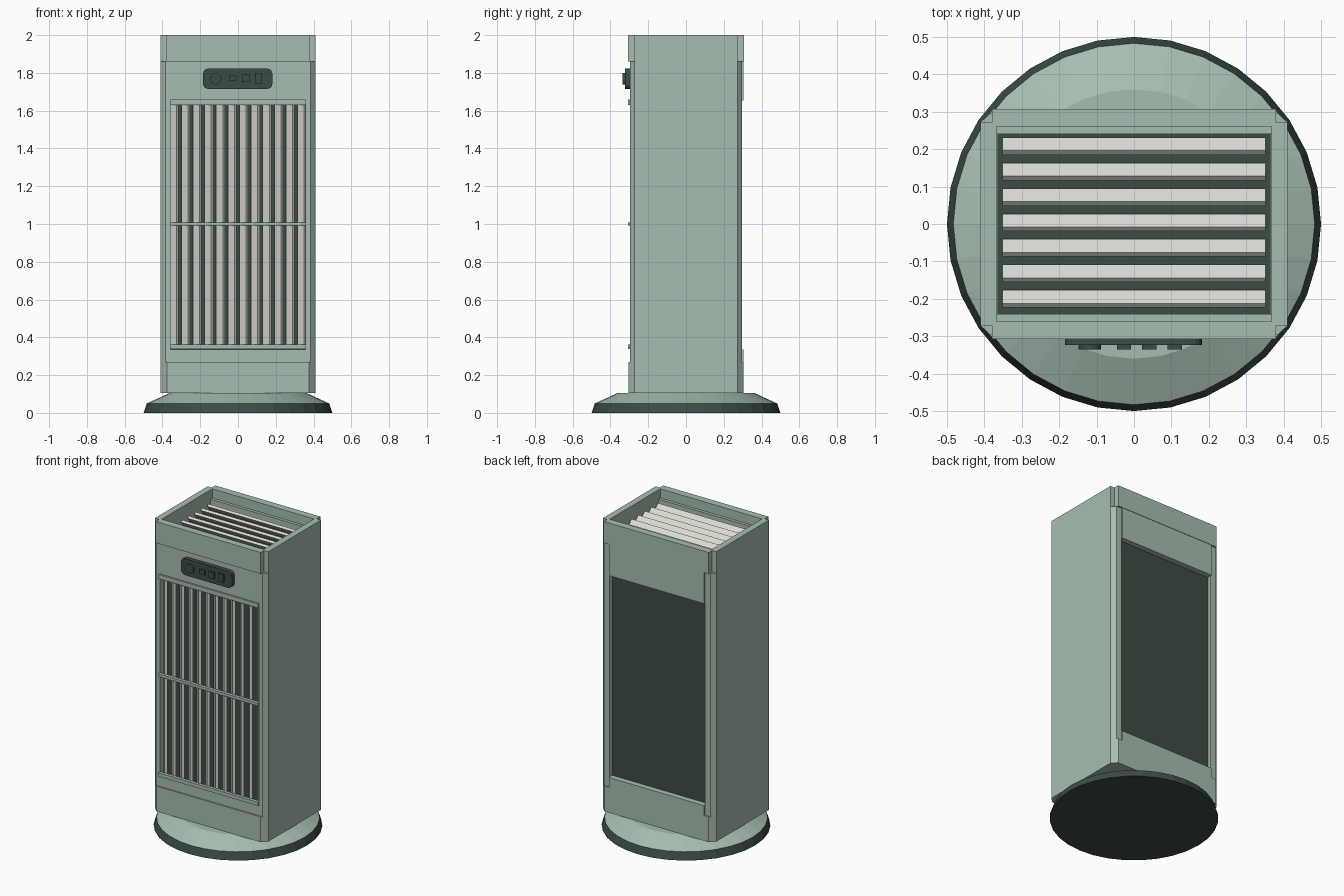
import bpy, bmesh, math

cube = bpy.data.objects.get("Cube")
if cube:
    bpy.data.objects.remove(cube, do_unlink=True)


def material(name, color):
    m = bpy.data.materials.new(name)
    m.use_nodes = True
    m.diffuse_color = (*color, 1)
    m.node_tree.nodes["Principled BSDF"].inputs["Base Color"].default_value = (*color, 1)
    return m


GREEN = material("sage green", (0.39, 0.51, 0.44))
DARK = material("dark green", (0.045, 0.072, 0.060))
PALE = material("warm white", (0.72, 0.71, 0.66))


def finish(name, bm, mat):
    bmesh.ops.recalc_face_normals(bm, faces=bm.faces)
    mesh = bpy.data.meshes.new(name)
    bm.to_mesh(mesh)
    bm.free()
    mesh.materials.append(mat)
    obj = bpy.data.objects.new(name, mesh)
    bpy.context.collection.objects.link(obj)
    return obj


def box(name, x, y, z, mat):
    """Box from (low, high) ranges on each axis."""
    bm = bmesh.new()
    bmesh.ops.create_cube(bm, size=1)
    for v in bm.verts:
        v.co = [r[0] if c < 0 else r[1] for c, r in zip(v.co, (x, y, z))]
    return finish(name, bm, mat)


def prism(name, outline, z0, z1, mat):
    bm = bmesh.new()
    face = bm.faces.new([bm.verts.new((x, y, z0)) for x, y in outline])
    top = bmesh.ops.extrude_face_region(bm, geom=[face])["geom"]
    for v in top:
        if isinstance(v, bmesh.types.BMVert):
            v.co.z = z1
    return finish(name, bm, mat)


def disc(name, r0, r1, z0, z1, mat):
    bm = bmesh.new()
    bmesh.ops.create_cone(bm, cap_ends=True, segments=32, radius1=r0, radius2=r1, depth=z1 - z0)
    bmesh.ops.translate(bm, verts=bm.verts, vec=(0, 0, (z0 + z1) / 2))
    return finish(name, bm, mat)


def board(name, size, place, turn, mat):
    obj = box(name, *[(-s / 2, s / 2) for s in size], mat)
    obj.location = place
    obj.rotation_euler = turn
    return obj


# Round foot
disc("foot_rim", 0.5, 0.483, 0, 0.05, DARK)
disc("foot_cover", 0.483, 0.36, 0.05, 0.106, GREEN)

# Lower skirt with cut corners
X, Y, C = 0.41, 0.305, 0.033
skirt = [(X, C - Y), (X, Y - C), (X - C, Y), (C - X, Y),
         (-X, Y - C), (-X, C - Y), (C - X, -Y), (X - C, -Y)]
prism("lower_skirt", skirt, 0.105, 0.27, GREEN)

# Side walls with bevelled corner posts
for side, label in ((1, "left"), (-1, "right")):
    wall = [(0.358, -0.296), (0.385, -0.296), (X, -0.272),
            (X, 0.272), (0.385, 0.296), (0.345, 0.296)]
    prism(label + "_wall", [(side * x, y) for x, y in wall], 0.27, 1.86, GREEN)

# Dark inner housing, seen behind every opening
box("inner_housing", (-0.36, 0.36), (-0.24, 0.268), (0.26, 1.87), DARK)
box("top_vent_floor", (-0.365, 0.365), (-0.24, 0.24), (1.86, 1.88), DARK)

# Panels above and below the front and back openings
for label, z in (("upper", (1.655, 1.865)), ("lower", (0.265, 0.335))):
    box("front_panel_" + label, (-0.36, 0.36), (-0.296, -0.2), z, GREEN)
    box("back_panel_" + label, (-0.345, 0.345), (0.2, 0.305), z, GREEN)

# Top collar with notched corners and an inner ledge
for s in (-1, 1):
    end = "back" if s > 0 else "front"
    side = "left" if s > 0 else "right"
    box("collar_" + end, (-0.38, 0.38), sorted((s * 0.26, s * 0.308)), (1.86, 2), GREEN)
    box("collar_" + side, sorted((s * 0.368, s * X)), (-0.272, 0.272), (1.86, 2), GREEN)
    box("vent_ledge_" + end, (-0.37, 0.37), sorted((s * 0.24, s * 0.265)), (1.86, 1.94), GREEN)

# Tilted top louvres
for i in range(7):
    board(f"top_louvre_{i + 1}", (0.704, 0.05, 0.016), (0, (i - 3) * 0.068 + 0.004, 1.906),
          (-math.pi / 4, 0, 0), PALE)

# Angled front louvres
for i in range(12):
    board(f"front_louvre_{i + 1}", (0.05, 0.016, 1.3), ((i - 5.5) * 0.0615, -0.268, 0.995),
          (0, 0, -math.pi / 4), PALE)

# Horizontal grille rails
for label, z, h in (("lower", 0.35, 0.024), ("middle", 1.0, 0.018), ("upper", 1.645, 0.028)):
    box("grille_rail_" + label, (-0.36, 0.36), (-0.307, -0.285), (z - h / 2, z + h / 2), GREEN)

# Control panel with rounded corners
panel = box("control_panel", (-0.185, 0.182), (-0.324, -0.29), (1.715, 1.823), DARK)
bm = bmesh.new()
bm.from_mesh(panel.data)
edges = [e for e in bm.edges if abs(e.verts[0].co.y - e.verts[1].co.y) > 0.01]
bmesh.ops.bevel(bm, geom=edges, offset=0.028, segments=4, profile=0.5, affect="EDGES")
bm.to_mesh(panel.data)
bm.free()

# Dial and buttons
dial = disc("control_dial", 0.03, 0.03, -0.008, 0.008, DARK)
dial.location = (-0.118, -0.328, 1.769)
dial.rotation_euler.x = math.pi / 2
for i, (x, h) in enumerate(((-0.027, 0.03), (0.041, 0.04), (0.109, 0.054))):
    box(f"button_{i + 1}", (x - 0.019, x + 0.019), (-0.336, -0.32),
        (1.772 - h / 2, 1.772 + h / 2), DARK)
